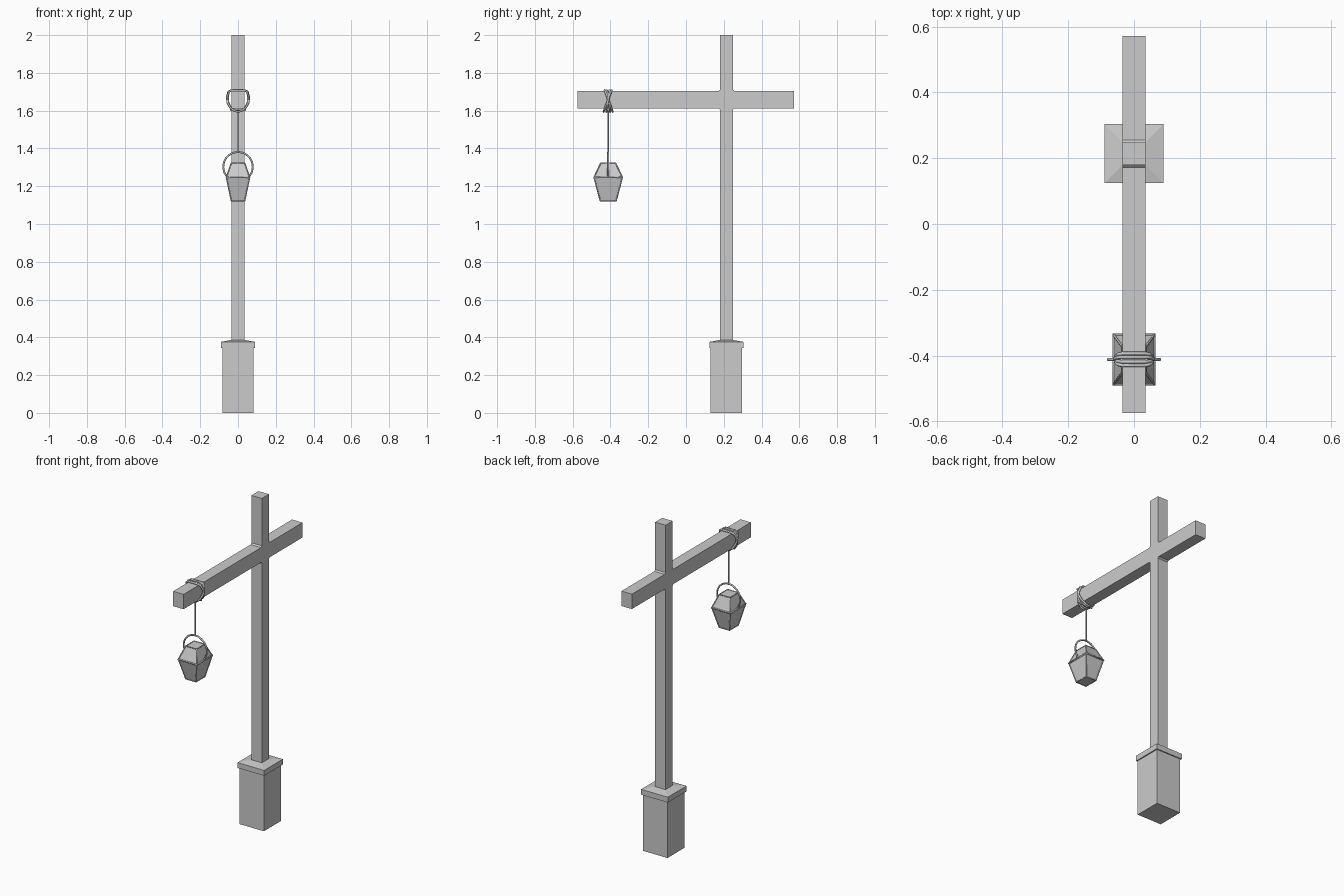
import bpy, bmesh, math
from mathutils import Vector

if "Cube" in bpy.data.objects:
    bpy.data.objects.remove(bpy.data.objects["Cube"])

POST_Y = 0.214
LAMP_Y = -0.412


def mesh_object(name, bm):
    bmesh.ops.recalc_face_normals(bm, faces=bm.faces)
    me = bpy.data.meshes.new(name)
    bm.to_mesh(me)
    bm.free()
    ob = bpy.data.objects.new(name, me)
    bpy.context.collection.objects.link(ob)
    return ob


def corners(hx, hy, cy, z):
    return [Vector((sx * hx, cy + sy * hy, z))
            for sx, sy in ((-1, -1), (1, -1), (1, 1), (-1, 1))]


def stack(name, cy, rings):
    """Rectangular rings (half x, half y, z) lofted into a closed solid."""
    bm = bmesh.new()
    loops = [[bm.verts.new(c) for c in corners(hx, hy, cy, z)] for hx, hy, z in rings]
    for a, b in zip(loops, loops[1:]):
        for i in range(4):
            j = (i + 1) % 4
            bm.faces.new((a[i], a[j], b[j], b[i]))
    bm.faces.new(loops[0][::-1])
    bm.faces.new(loops[-1])
    return mesh_object(name, bm)


def tube(name, paths, radius, closed=False, sides=2):
    """Round rods or ropes along point paths."""
    cu = bpy.data.curves.new(name, 'CURVE')
    cu.dimensions = '3D'
    cu.bevel_depth = radius
    cu.bevel_resolution = sides
    cu.use_fill_caps = True
    for pts in paths:
        sp = cu.splines.new('POLY')
        sp.points.add(len(pts) - 1)
        for p, co in zip(sp.points, pts):
            p.co = (*co, 1)
        sp.use_cyclic_u = closed
    ob = bpy.data.objects.new(name, cu)
    bpy.context.collection.objects.link(ob)
    return ob


# Stone base with a wider cap that slopes slightly up to the post
stack("base", POST_Y, [(0.083, 0.083, 0), (0.083, 0.083, 0.345)])
stack("base_cap", POST_Y, [(0.09, 0.09, 0.343), (0.09, 0.09, 0.376), (0.036, 0.036, 0.386)])

# Post and crossbeam as one cross outline, small chamfers in the inner corners
l, r, c = POST_Y - 0.034, POST_Y + 0.034, 0.008
y0, y1, z0, z1 = -0.575, 0.572, 1.612, 1.703
outline = [(l, 0.37), (r, 0.37), (r, z0 - c), (r + c, z0), (y1, z0), (y1, z1),
           (r + c, z1), (r, z1 + c), (r, 2), (l, 2), (l, z1 + c), (l - c, z1),
           (y0, z1), (y0, z0), (l - c, z0), (l, z0 - c)]
bm = bmesh.new()
face = bm.faces.new([bm.verts.new((-0.035, y, z)) for y, z in outline])
side = bmesh.ops.extrude_face_region(bm, geom=[face])
bmesh.ops.translate(bm, vec=(0.07, 0, 0),
                    verts=[v for v in side["geom"] if isinstance(v, bmesh.types.BMVert)])
mesh_object("post_and_crossbeam", bm)

# Lantern body and roof
bottom, rim, top = (0.035, 0.042, 1.122), (0.062, 0.075, 1.247), (0.036, 0.040, 1.322)
stack("lantern_body", LAMP_Y, [bottom, rim, top])

# Metal bars along the lantern edges
rings = [corners(hx, hy, LAMP_Y, z) for hx, hy, z in (bottom, rim, top)]
tube("lantern_edge_bars", [[ring[i] for ring in rings] for i in range(4)], 0.0035, sides=1)
tube("lantern_ring_bars", [rings[0], rings[2]], 0.003, closed=True, sides=1)
tube("lantern_rim", [rings[1]], 0.005, closed=True, sides=1)

# Carrying ring, an open arc ending at the rim
arc = []
for i in range(33):
    a = math.radians(-42 + 264 * i / 32)
    arc.append((0.078 * math.cos(a), LAMP_Y, 1.303 + 0.078 * math.sin(a)))
tube("lantern_handle", [arc], 0.005)

# Hanging cord with a small knot around the handle
tube("hanging_cord", [[(0, LAMP_Y, 1.60), (0, LAMP_Y, 1.376)]], 0.0035)

# Rope turns wrapped around the beam, tilted so that they cross
half = [(0, 1.708), (0.036, 1.708), (0.050, 1.700), (0.057, 1.672),
        (0.053, 1.640), (0.040, 1.615), (0.020, 1.600), (0, 1.594)]
shape = half + [(-x, z) for x, z in half[-2:0:-1]]
turns = []
for lean_top, lean_bottom, grow in ((0.018, -0.024, 1.0), (-0.018, 0.024, 0.98),
                                    (0.007, -0.009, 1.03), (-0.007, 0.010, 0.96)):
    pts = []
    for x, z in shape:
        t = (z - 1.594) / 0.114
        pts.append((x * grow, LAMP_Y + lean_bottom + (lean_top - lean_bottom) * t, z))
    turns.append(pts)
tube("rope_wraps", turns, 0.0055, closed=True)
tube("rope_under_beam", [[(-0.042, LAMP_Y, 1.607), (0.042, LAMP_Y, 1.607)]], 0.006)
